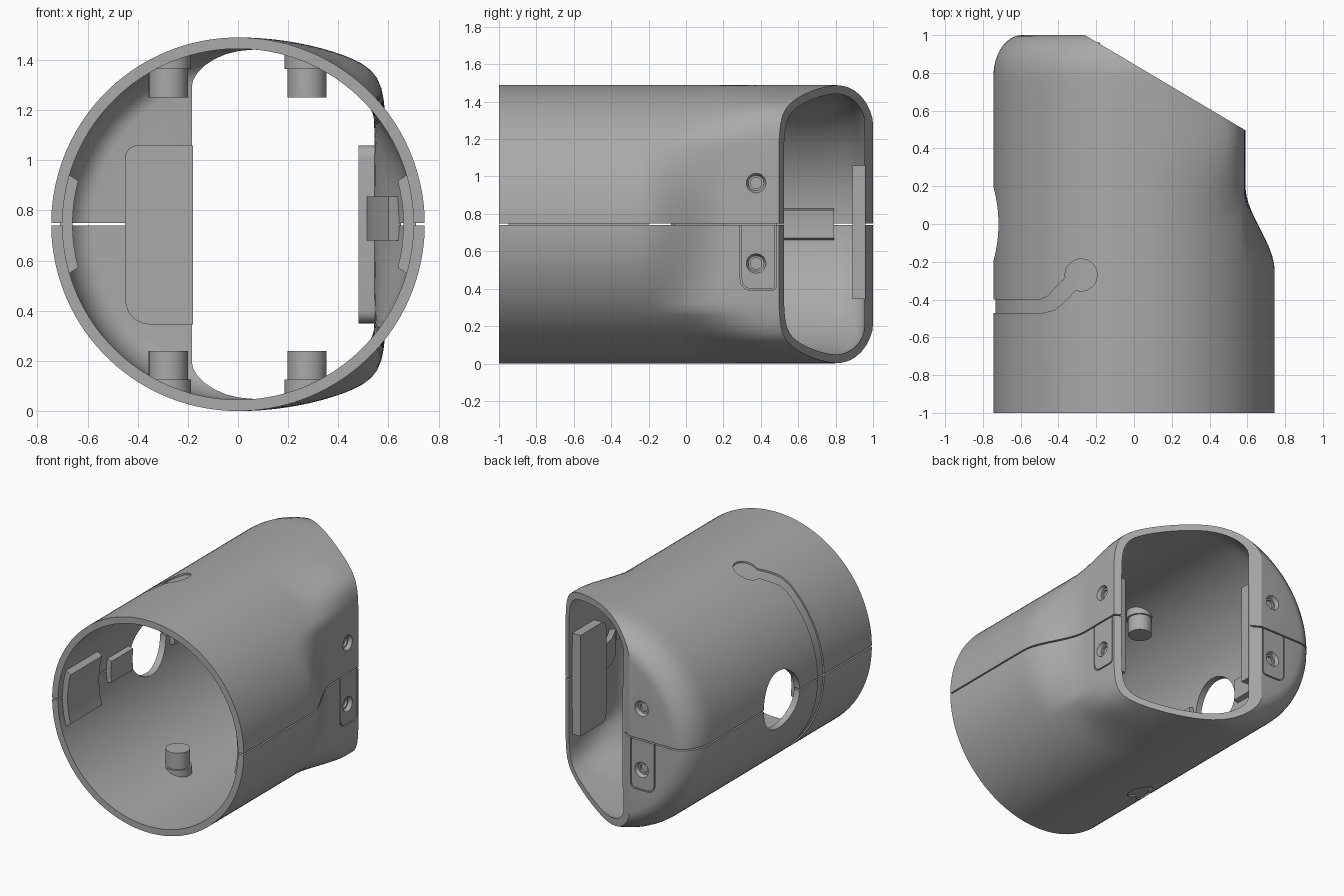
import bpy, bmesh
from math import sin, cos, radians, pi

if "Cube" in bpy.data.objects:
    bpy.data.objects.remove(bpy.data.objects["Cube"])

R, ZC, WALL = 0.745, 0.745, 0.045


def make_object(name, bm):
    bmesh.ops.recalc_face_normals(bm, faces=bm.faces)
    mesh = bpy.data.meshes.new(name)
    bm.to_mesh(mesh)
    bm.free()
    ob = bpy.data.objects.new(name, mesh)
    bpy.context.collection.objects.link(ob)
    return ob


def prism(name, pts, axis, lo, hi, scale_hi=1.0):
    """Extrude a 2D profile along an axis; scale_hi tapers the far end."""
    put = {'x': lambda u, v, d: (d, u, v),
           'y': lambda u, v, d: (u, d, v),
           'z': lambda u, v, d: (u, v, d)}[axis]
    cu = sum(p[0] for p in pts) / len(pts)
    cv = sum(p[1] for p in pts) / len(pts)
    bm = bmesh.new()
    a = [bm.verts.new(put(u, v, lo)) for u, v in pts]
    b = [bm.verts.new(put(cu + (u - cu) * scale_hi, cv + (v - cv) * scale_hi, hi)) for u, v in pts]
    bm.faces.new(a)
    bm.faces.new(b)
    for i in range(len(pts)):
        j = (i + 1) % len(pts)
        bm.faces.new((a[i], a[j], b[j], b[i]))
    return make_object(name, bm)


def circle(cu, cv, r, n=40):
    return [(cu + r * cos(2 * pi * i / n), cv + r * sin(2 * pi * i / n)) for i in range(n)]


def round_rect(u0, v0, u1, v1, radii):
    """Radii order: low-left, low-right, top-right, top-left."""
    pts = []
    for (u, v, su, sv, start), r in zip(((u0, v0, 1, 1, 180), (u1, v0, -1, 1, 270),
                                         (u1, v1, -1, -1, 0), (u0, v1, 1, -1, 90)), radii):
        if r == 0:
            pts.append((u, v))
            continue
        for k in range(7):
            t = radians(start + 15 * k)
            pts.append((u + su * r + r * cos(t), v + sv * r + r * sin(t)))
    return pts


def arc_block(name, side, r0, r1, half, y0, y1):
    """Block that follows the inside of the tube wall."""
    steps = [radians(-half + half * k / 4) for k in range(9)]
    pts = [(side * r1 * cos(t), ZC + r1 * sin(t)) for t in steps]
    pts += [(side * r0 * cos(t * .92), ZC + r0 * sin(t * .92)) for t in reversed(steps)]
    return prism(name, pts, 'y', y0, y1)


def boolean(ob, cutter, op='DIFFERENCE', keep=False):
    m = ob.modifiers.new('cut', 'BOOLEAN')
    m.object, m.operation, m.solver = cutter, op, 'EXACT'
    bpy.context.view_layer.objects.active = ob
    bpy.ops.object.modifier_apply(modifier=m.name)
    if not keep:
        bpy.data.objects.remove(cutter)


def smoothstep(a, b, v):
    t = max(0, min(1, (v - a) / (b - a)))
    return t * t * (3 - 2 * t)


def radius(th, y, inset):
    """Round tube whose right side turns into a flat wall under a shallow dome."""
    r = R - inset
    c, s = cos(th), abs(sin(th))
    if c <= 1e-6:
        return r
    p = 14
    dome = ((c / (0.99 - inset)) ** 2 + (s / r) ** 2) ** .5
    target = ((c / (0.59 - inset)) ** p + dome ** p) ** (-1 / p)
    w = smoothstep(-0.25, 0.2, y) if target < r else smoothstep(0.0, 0.48, y)
    return r + (target - r) * w


def tube_solid(name, inset, y_front, y_end, depth, drop_max, sides=128):
    stations = [(y_front, 0), (-0.3, 0)]
    stations += [(-0.25 + 0.04 * k, 0) for k in range(25)]
    for k in range(9):
        a = radians(90 * k / 8)
        stations.append((y_end - depth + depth * sin(a), drop_max * (1 - cos(a))))
    bm = bmesh.new()
    rings = []
    for y, drop in stations:
        ring = []
        for i in range(sides):
            th = 2 * pi * (i + .5) / sides
            r = radius(th, y, inset) - drop
            ring.append(bm.verts.new((r * cos(th), y, ZC + r * sin(th))))
        rings.append(ring)
    for a, b in zip(rings, rings[1:]):
        for i in range(sides):
            j = (i + 1) % sides
            bm.faces.new((a[i], a[j], b[j], b[i]))
    bm.faces.new(rings[0])
    bm.faces.new(rings[-1])
    return make_object(name, bm)


# Hollow elbow shell with the slanted opening
shell = tube_solid('upper_shell', 0, -1, 1, 0.22, 0.15)
boolean(shell, tube_solid('bore', WALL, -1.1, 1 - WALL, 0.18, 0.12))
boolean(shell, prism('slant', [(-1.12, 1.51), (1.46, -0.02), (1.46, 2.2), (-1.12, 2.2)], 'z', -1, 3))

# Grooved outlines of the screw tabs beside the opening
for axis, u0, u1, lo, hi in (('x', .29, .483, .577, .65), ('y', -.46, -.27, .988, 1.05)):
    frame = prism('tab_groove', round_rect(u0, .39, u1, .742, (.06, .03, 0, 0)), axis, lo, hi)
    g = .008
    boolean(frame, prism('tab', round_rect(u0 + g, .39 + g, u1 - g, .8, (.054, .024, 0, 0)), axis, lo - .1, hi + .1))
    boolean(shell, frame)

# Countersunk screw holes
for z in (.535, .965):
    for axis, u, face in (('x', .375, .59), ('y', -.355, 1.0)):
        boolean(shell, prism('sink', circle(u, z, .055, 24), axis, face + .005, face - .025, .75))
        boolean(shell, prism('drill', circle(u, z, .03, 24), axis, face + .03, face - .06))

# Round port on the left wall
boolean(shell, prism('port', circle(0, ZC, .2, 48), 'x', -1, -.4))

# Shallow keyhole-ended groove wrapped around the left side
outline = [(-.9, -.40), (-.5, -.40), (-.46, -.385), (-.40, -.32)]
outline += [(-.28 + .085 * cos(radians(a)), -.27 + .085 * sin(radians(a))) for a in range(190, -116, -15)]
outline += [(-.37, -.415), (-.42, -.455), (-.48, -.47), (-.9, -.47)]
groove = prism('groove', outline, 'z', -.2, 1.7)
boolean(groove, prism('core', circle(0, ZC, R - .011, 128), 'y', -1.2, 1.2))
boolean(shell, groove)

# Split into two halves with a fine seam
lower = shell.copy()
lower.data = shell.data.copy()
lower.name = 'lower_shell'
bpy.context.collection.objects.link(lower)
square = [(-2, -2), (2, -2), (2, 2), (-2, 2)]
boolean(shell, prism('below', square, 'z', -1, ZC + .005))
boolean(lower, prism('above', square, 'z', ZC - .005, 3))

# Internal pegs with collars, top and bottom
limit = prism('limit', circle(0, ZC, R - .025, 96), 'y', -1, 1)
for flip in (False, True):
    for x in (-.278, .275):
        for part, r, top in (('peg', .078, .24), ('peg_collar', .09, .125)):
            zs = [.03, top]
            if flip:
                zs = [2 * ZC - z for z in zs]
            boolean(prism(part, circle(x, -.27, r), 'z', *zs), limit, 'INTERSECT', keep=True)
bpy.data.objects.remove(limit)

# Backing plates behind the screw tabs
prism('end_backing_plate', round_rect(-.45, .345, -.18, 1.06, (.1, 0, 0, .05)), 'y', .89, .96)
prism('side_backing_plate', round_rect(.2, .35, .485, 1.06, (.05, 0, 0, .05)), 'x', .48, .55)

# Seam latches and tabs following the inner wall
for side in (-1, 1):
    arc_block('front_latch', side, .66, .71, 16.5, -.95, -.6)
arc_block('seam_lip', 1, .68, .71, 3, -.6, -.2)
arc_block('left_tab_front', -1, .665, .71, 7, -.46, -.22)
arc_block('left_tab_back', -1, .665, .71, 7, .24, .79)
prism('right_tab', [(.65, -.06), (.595, .05), (.56, .2), (.515, .2), (.54, .05), (.60, -.08)], 'z', .68, .855)

# Dark grey finish, smooth shading with crisp edges
grey = bpy.data.materials.new('dark_grey')
grey.diffuse_color = (.4, .4, .4, 1)
grey.use_nodes = True
grey.node_tree.nodes["Principled BSDF"].inputs["Base Color"].default_value = grey.diffuse_color
for ob in bpy.context.collection.objects:
    ob.data.materials.clear()
    ob.data.materials.append(grey)
    ob.select_set(True)
    bpy.context.view_layer.objects.active = ob
bpy.ops.object.shade_smooth_by_angle(angle=radians(30))
